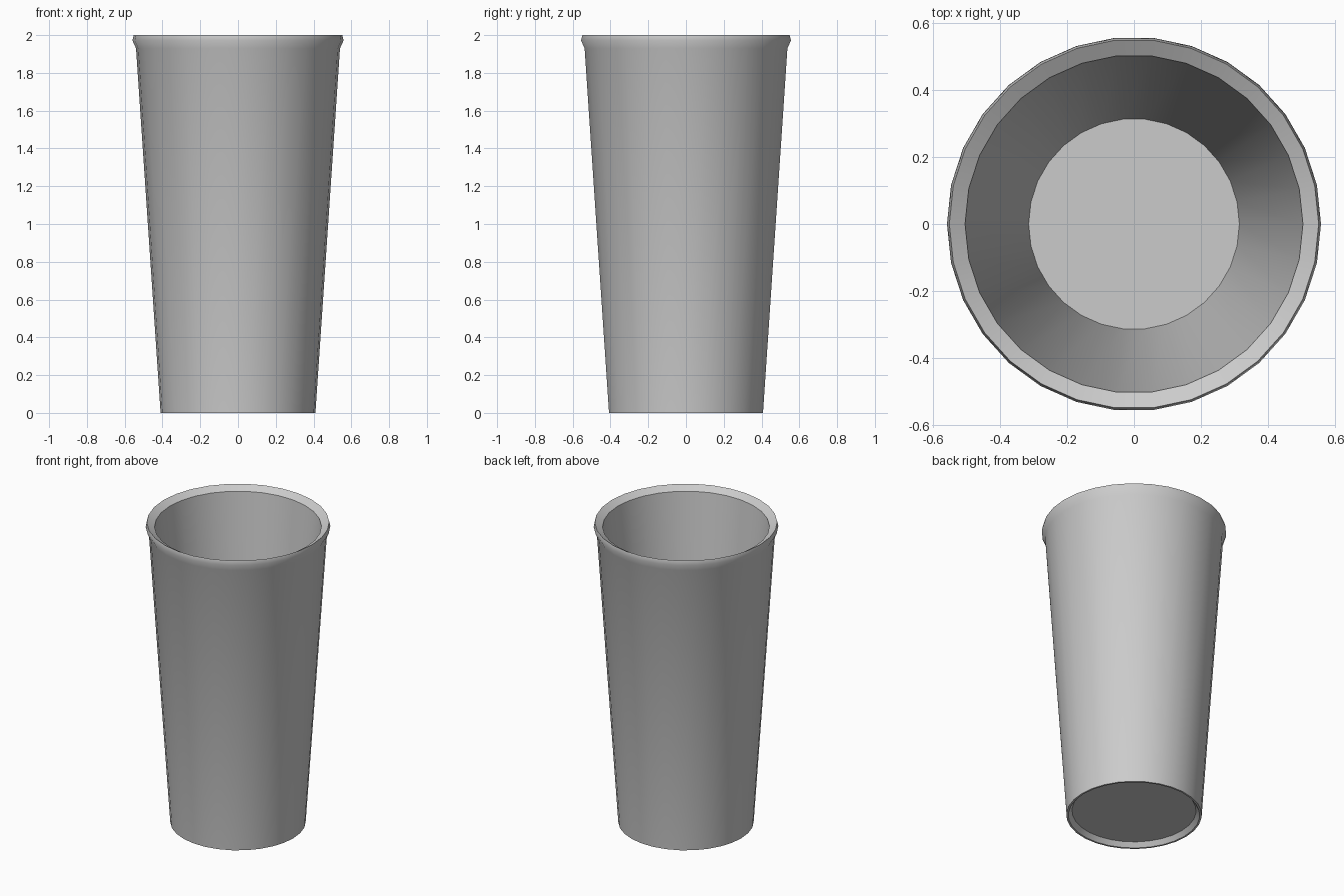
import bpy, bmesh, math

if "Cube" in bpy.data.objects:
    bpy.data.objects.remove(bpy.data.objects["Cube"])

SIDES = 30

# Cross-section (radius, height): underside, outer wall, flared lip, inner wall, floor
profile = [
    (0.376, 0.03), (0.398, 0.0), (0.41, 0.0),
    (0.54, 1.93), (0.559, 1.972), (0.552, 2.0),
    (0.505, 1.972), (0.315, 0.08),
]

bm = bmesh.new()
rings = []
for r, z in profile:
    rings.append([bm.verts.new((r * math.cos(math.tau * i / SIDES),
                                r * math.sin(math.tau * i / SIDES), z))
                  for i in range(SIDES)])

# Walls between neighbouring rings
for low, high in zip(rings, rings[1:]):
    for i in range(SIDES):
        j = (i + 1) % SIDES
        bm.faces.new((low[i], low[j], high[j], high[i]))

# Recessed underside and inner floor
bm.faces.new(rings[0][::-1])
bm.faces.new(rings[-1])
bmesh.ops.recalc_face_normals(bm, faces=bm.faces[:])

mesh = bpy.data.meshes.new("cup")
bm.to_mesh(mesh)
bm.free()
cup = bpy.data.objects.new("cup", mesh)
bpy.context.collection.objects.link(cup)

# Smooth walls, crisp rim and base edges
bpy.context.view_layer.objects.active = cup
cup.select_set(True)
bpy.ops.object.shade_smooth_by_angle(angle=math.radians(46))
